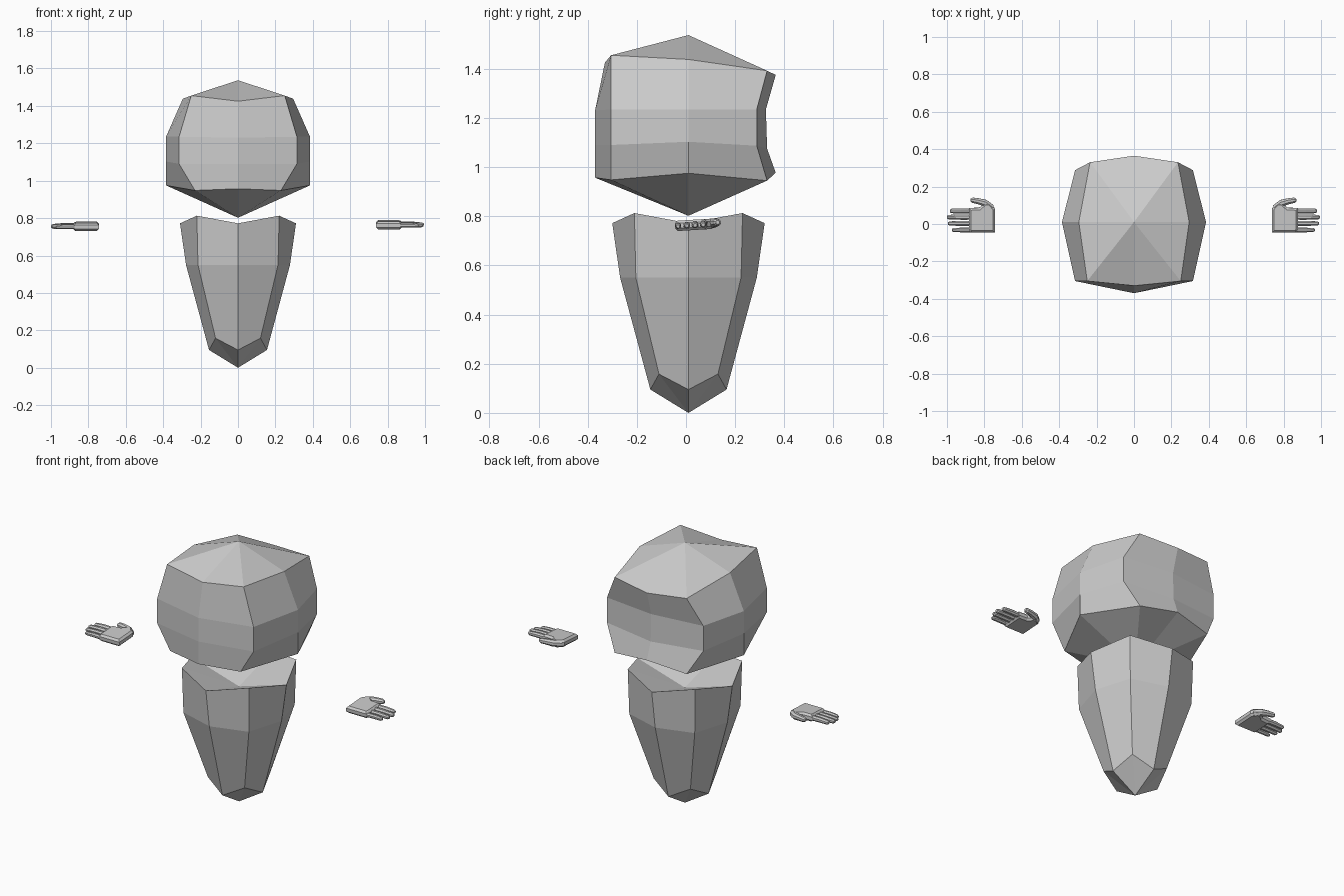
import bpy, bmesh, math
from mathutils import Vector, Matrix

if "Cube" in bpy.data.objects:
    bpy.data.objects.remove(bpy.data.objects["Cube"])

grey = bpy.data.materials.new("light grey")
grey.diffuse_color = (0.6, 0.6, 0.6, 1)
grey.use_nodes = True
grey.node_tree.nodes["Principled BSDF"].inputs["Base Color"].default_value = grey.diffuse_color


def finish(bm, name):
    bmesh.ops.recalc_face_normals(bm, faces=bm.faces)
    me = bpy.data.meshes.new(name)
    bm.to_mesh(me)
    bm.free()
    me.materials.append(grey)
    ob = bpy.data.objects.new(name, me)
    bpy.context.collection.objects.link(ob)
    return ob


def eight_sided(name, rings, bottom, top, cy=0.01):
    """Rings (low to high): front mid, front corner, side mid, back corner, back mid."""
    bm = bmesh.new()
    loops = []
    for (fy, fz), (ax, ay, az), (sx, sz), (bx, by, bz), (ky, kz) in rings:
        pts = [(0, fy, fz), (ax, ay, az), (sx, cy, sz), (bx, by, bz), (0, ky, kz),
               (-bx, by, bz), (-sx, cy, sz), (-ax, ay, az)]
        loops.append([bm.verts.new(p) for p in pts])
    for a, b in zip(loops, loops[1:]):
        for i in range(8):
            j = (i + 1) % 8
            bm.faces.new((a[i], a[j], b[j], b[i]))
    for loop, z in ((loops[0], bottom), (loops[-1], top)):
        c = bm.verts.new((0, cy, z))
        for i in range(8):
            bm.faces.new((c, loop[i], loop[(i + 1) % 8]))
    return finish(bm, name)


def body_ring(mid, corner, zm, zc, cy=0.01):
    return ((cy - mid, zm), (corner, cy - corner, zc), (mid, zm),
            (corner, cy + corner, zc), (cy + mid, zm))


# Tapered body with a dished top
eight_sided("body", [body_ring(0.155, 0.12, 0.095, 0.158),
                     body_ring(0.278, 0.214, 0.55, 0.55),
                     body_ring(0.31, 0.22, 0.772, 0.813)], 0.0, 0.68)

# Faceted head with a hollowed back
eight_sided("head", [
    ((-0.37, 0.957), (0.23, -0.305, 0.948), (0.385, 0.975), (0.235, 0.33, 0.945), (0.365, 0.977)),
    ((-0.37, 1.09), (0.315, -0.305, 1.09), (0.385, 1.103), (0.315, 0.288, 1.087), (0.33, 1.075)),
    ((-0.37, 1.23), (0.315, -0.305, 1.235), (0.385, 1.235), (0.315, 0.288, 1.235), (0.325, 1.235)),
    ((-0.33, 1.425), (0.25, -0.305, 1.455), (0.295, 1.438), (0.235, 0.33, 1.392), (0.365, 1.375)),
], 0.802, 1.537)


def tube(bm, path, radii, sides=8):
    """Closed tube along a path lying in a horizontal plane."""
    path = [Vector(p) for p in path]
    rings = []
    for i, (p, r) in enumerate(zip(path, radii)):
        d = (path[min(i + 1, len(path) - 1)] - path[max(i - 1, 0)]).normalized()
        side = d.cross(Vector((0, 0, 1))).normalized()
        up = side.cross(d)
        rings.append([bm.verts.new(p + r * (math.cos(t) * side + math.sin(t) * up))
                      for t in (2 * math.pi * (k + 0.5) / sides for k in range(sides))])
    for a, b in zip(rings, rings[1:]):
        for k in range(sides):
            n = (k + 1) % sides
            bm.faces.new((a[k], a[n], b[n], b[k]))
    bm.faces.new(rings[0])
    bm.faces.new(rings[-1])


def hand(name, side, shift_x, shift_z):
    bm = bmesh.new()
    # Palm slab with softened edges
    outline = [(0.738, -0.045), (0.868, -0.045), (0.877, -0.03), (0.877, 0.085),
               (0.82, 0.088), (0.79, 0.115), (0.765, 0.115), (0.738, 0.083)]
    face = bm.faces.new([bm.verts.new((x, y, -0.021)) for x, y in outline])
    up = bmesh.ops.extrude_face_region(bm, geom=[face])
    bmesh.ops.translate(bm, vec=(0, 0, 0.042),
                        verts=[v for v in up["geom"] if isinstance(v, bmesh.types.BMVert)])
    bmesh.ops.recalc_face_normals(bm, faces=bm.faces)
    rim = [e for e in bm.edges if abs(e.verts[0].co.z - e.verts[1].co.z) < 0.001]
    bmesh.ops.bevel(bm, geom=rim, offset=0.011, segments=1, affect='EDGES')
    # Four fingers with rounded tips
    for y, tip, r in ((0.07, 0.978, 0.015), (0.037, 0.993, 0.015),
                      (0.003, 0.988, 0.014), (-0.032, 0.967, 0.013)):
        tube(bm, [(0.86, y, 0), (0.92, y, 0.001), (tip - 0.008, y, -0.001), (tip, y, -0.002)],
             [r, r, r * 0.85, r * 0.5])
    # Thumb
    tube(bm, [(0.755, 0.085, 0), (0.79, 0.112, 0.002), (0.825, 0.122, 0.004),
              (0.858, 0.128, 0.004), (0.868, 0.129, 0.004)],
         [0.02, 0.02, 0.017, 0.015, 0.008])
    # Slight roll, then placement on the chosen side
    bm.transform(Matrix.Translation((shift_x, 0, 0.763 + shift_z))
                 @ Matrix.Diagonal((side, 1, 1, 1))
                 @ Matrix.Rotation(math.radians(3.5), 4, 'X'))
    return finish(bm, name)


hand("right_hand", 1, 0.0, 0.0)
hand("left_hand", -1, -0.006, -0.008)
